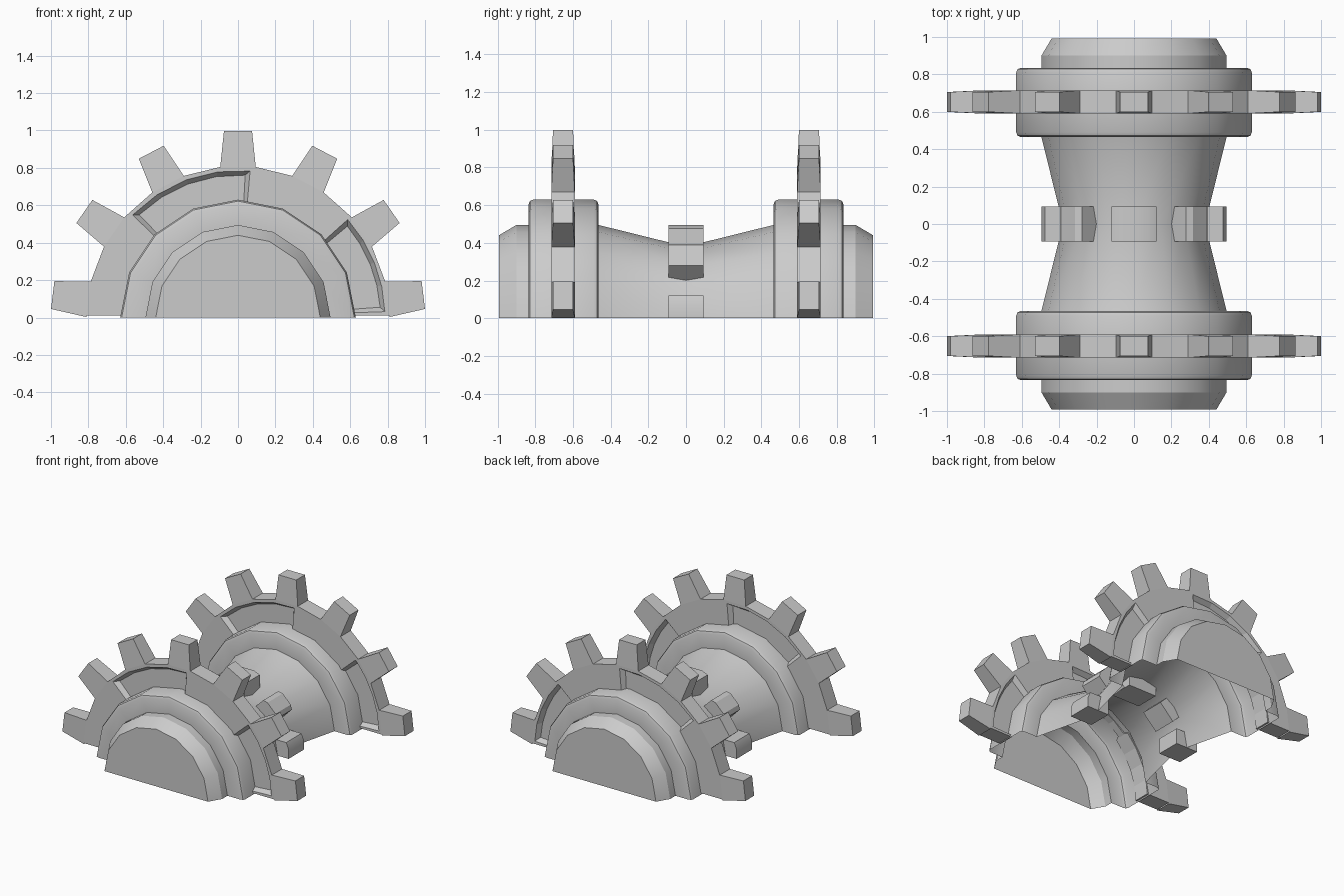
import bpy, bmesh
from math import sin, cos, pi, radians

if "Cube" in bpy.data.objects:
    bpy.data.objects.remove(bpy.data.objects["Cube"])

GEAR_Y, HALF_T = 0.6525, 0.0625
STEP = 2 * pi / 13


def make(name, verts, faces, weld=0.0005, smooth=None):
    bm = bmesh.new()
    vs = [bm.verts.new(v) for v in verts]
    for f in faces:
        bm.faces.new([vs[i] for i in f])
    bmesh.ops.remove_doubles(bm, verts=bm.verts, dist=weld)
    bmesh.ops.dissolve_degenerate(bm, edges=bm.edges, dist=0.0001)
    bmesh.ops.recalc_face_normals(bm, faces=bm.faces)
    me = bpy.data.meshes.new(name)
    bm.to_mesh(me)
    bm.free()
    ob = bpy.data.objects.new(name, me)
    bpy.context.collection.objects.link(ob)
    bpy.ops.object.select_all(action='DESELECT')
    bpy.context.view_layer.objects.active = ob
    ob.select_set(True)
    if smooth:
        bpy.ops.object.shade_smooth_by_angle(angle=radians(smooth))
    return ob


def loft(rings, close=True):
    """Quads between equal-length closed rings, with end caps if asked."""
    n = len(rings[0])
    verts = [p for r in rings for p in r]
    faces = [(k * n + i, k * n + (i + 1) % n, (k + 1) * n + (i + 1) % n, (k + 1) * n + i)
             for k in range(len(rings) - 1) for i in range(n)]
    if close:
        faces += [tuple(range(n)), tuple(range((len(rings) - 1) * n, len(rings) * n))]
    return verts, faces


def polar(u, r, a, y):
    """Point r out along angle a, u sideways."""
    return (r * cos(a) - u * sin(a), y, r * sin(a) + u * cos(a))


def merge(parts):
    verts, faces = [], []
    for v, f in parts:
        o = len(verts)
        verts += v
        faces += [tuple(i + o for i in q) for q in f]
    return verts, faces


# Axle with hubs: half-turn lathe around y, open underneath
half = [(0.993, 0), (0.993, 0.44), (0.90, 0.495), (0.835, 0.495), (0.835, 0.605),
        (0.828, 0.622), (0.81, 0.63), (0.49, 0.63), (0.472, 0.622), (0.465, 0.605),
        (0.465, 0.495), (0, 0.38)]
profile = half + [(-y, r) for y, r in half[-2::-1]]
N, SEG = len(profile), 8
verts = [polar(0, r, pi * s / SEG, y) for s in range(SEG + 1) for y, r in profile]
faces = [(s * N + i, s * N + i + 1, (s + 1) * N + i + 1, (s + 1) * N + i)
         for s in range(SEG) for i in range(N - 1)]
make("axle_shell", verts, faces, smooth=30)


def arc_pocket(a0, a1, sign):
    """Tapered pocket cutter on one face of a gear."""
    rings = []
    for depth, inset in ((0.068, 0), (0.028, 0.028)):
        b0, b1 = a0 + inset / 0.75, a1 - inset / 0.75
        angs = [b0 + (b1 - b0) * k / 4 for k in range(5)]
        ring = [polar(0, 0.79 - inset, a, sign * depth) for a in angs]
        ring += [polar(0, 0.60, a, sign * depth) for a in reversed(angs)]
        rings.append(ring)
    return loft(rings)


# Sprocket rim outline: tooth roots outside, arc inside
teeth = [pi / 2 + STEP * k for k in range(-3, 4)]
outer = [polar(u, 0.805, a, 0) for a in teeth for u in (-0.095, 0.095)]
inner = [polar(0, 0.615, pi * k / 16, 0) for k in range(17)]
outline = [(x, max(z, 0.01)) for x, y, z in outer + inner[::-1]]
spans = [(radians(2), radians(42)), (radians(85), radians(136))]

for side, name in ((-1, "front"), (1, "back")):
    v, f = loft([[(x, h, z) for x, z in outline] for h in (-HALF_T, HALF_T)])
    rim = make(name + "_sprocket_rim", v, f)
    cutter = make("pocket_cutter", *merge([arc_pocket(a, b, s) for a, b in spans for s in (-1, 1)]))
    cutter.hide_render = True
    mod = rim.modifiers.new("pockets", 'BOOLEAN')
    mod.operation, mod.solver, mod.object = 'DIFFERENCE', 'EXACT', cutter
    bpy.context.view_layer.objects.active = rim
    bpy.ops.object.modifier_apply(modifier=mod.name)
    bpy.data.objects.remove(cutter)
    rim.location.y = side * GEAR_Y

    # Tapered teeth, base left open against the rim
    parts = []
    for a in teeth:
        rings = [[polar(u, r, a, h) for u, h in ((-w, -t), (w, -t), (w, t), (-w, t))]
                 for r, w, t in ((0.805, 0.095, HALF_T), (0.998, 0.075, 0.053))]
        v, f = loft(rings)
        parts.append((v, f[:4] + f[5:]))
    ob = make(name + "_sprocket_teeth", *merge(parts))
    ob.location.y = side * GEAR_Y

# Drive lugs around the waist, slightly crowned tips, cut off at z = 0
parts = []
for k in range(5):
    a = k * pi / 4
    w = 0.08 if k % 2 else 0.12
    pts = [(-w, 0.31), (-w, 0.475), (-w * 0.6, 0.495), (w * 0.6, 0.495), (w, 0.475), (w, 0.31)]
    rings = [[(x, y, max(z, 0)) for x, y, z in (polar(u, r, a, h) for u, r in pts)]
             for h in (-0.093, 0.093)]
    parts.append(loft(rings))
make("drive_lugs", *merge(parts), smooth=30)
